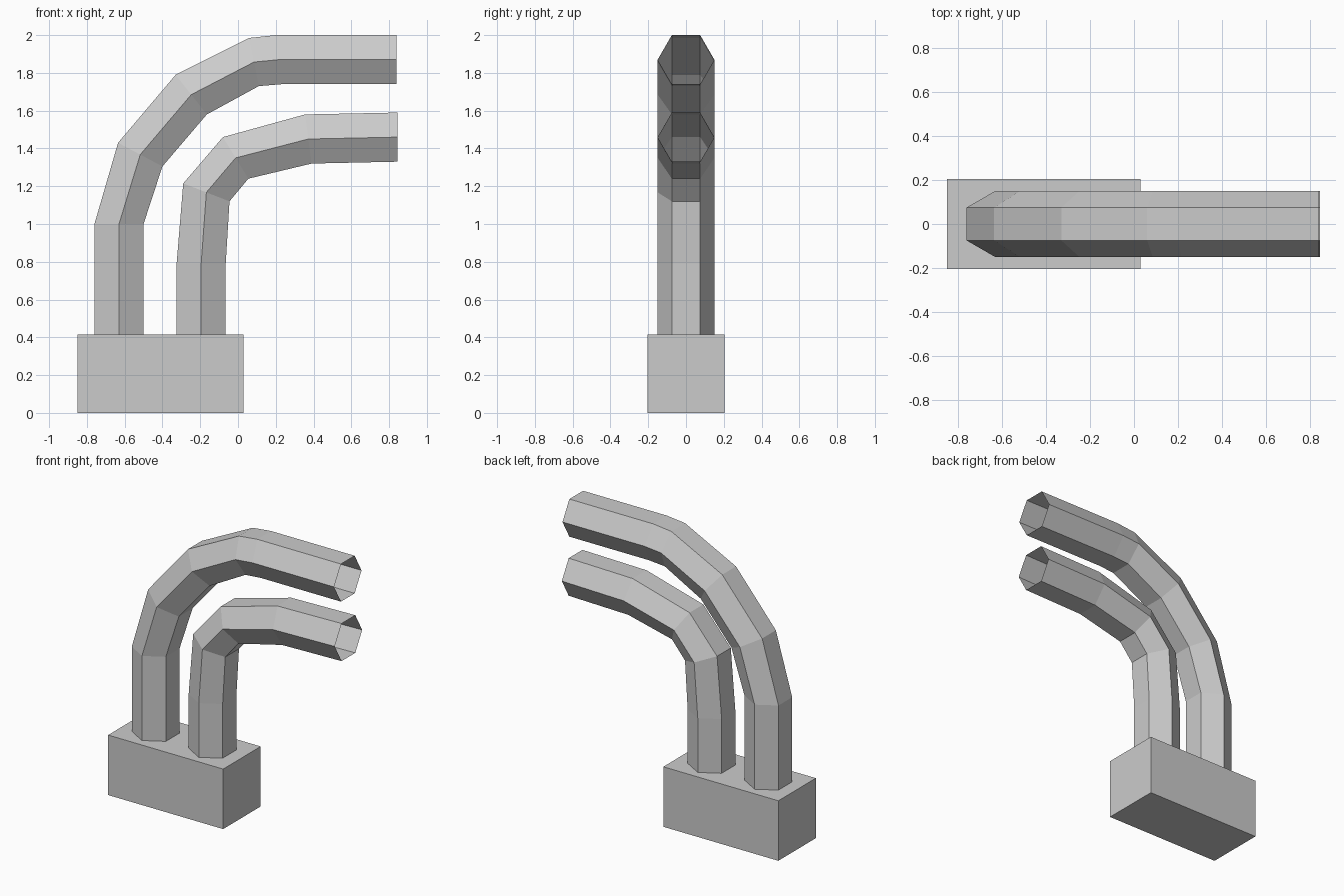
import bpy
import bmesh

cube = bpy.data.objects.get("Cube")
if cube:
    bpy.data.objects.remove(cube, do_unlink=True)

grey = bpy.data.materials.new("plain grey")
grey.use_nodes = True
colour = (0.6, 0.6, 0.6, 1)
grey.diffuse_color = colour
grey.node_tree.nodes["Principled BSDF"].inputs["Base Color"].default_value = colour


def make_object(name, bm):
    mesh = bpy.data.meshes.new(name)
    bm.to_mesh(mesh)
    bm.free()
    mesh.materials.append(grey)
    obj = bpy.data.objects.new(name, mesh)
    bpy.context.collection.objects.link(obj)
    return obj


def hex_pipe(name, outer, inner, half_width=0.15):
    """Open six-sided pipe lofted between the outer and inner side of its bend."""
    bm = bmesh.new()
    rings = []
    for (ox, oz), (ix, iz) in zip(outer, inner):
        mx, mz = (ox + ix) / 2, (oz + iz) / 2
        h = half_width / 2
        section = [(ox, -h, oz), (ox, h, oz), (mx, 2 * h, mz),
                   (ix, h, iz), (ix, -h, iz), (mx, -2 * h, mz)]
        rings.append([bm.verts.new(p) for p in section])
    for a, b in zip(rings, rings[1:]):
        for i in range(6):
            j = (i + 1) % 6
            bm.faces.new((a[i], b[i], b[j], a[j]))
    # A section wound outer-to-inner around +y needs its sides facing outwards
    bm.normal_update()
    first = bm.faces[:][0]
    if first.normal.x > 0:
        bmesh.ops.reverse_faces(bm, faces=bm.faces[:])
    return make_object(name, bm)


# Base block
bm = bmesh.new()
bmesh.ops.create_cube(bm, size=1)
bmesh.ops.scale(bm, vec=(0.88, 0.41, 0.415), verts=bm.verts)
bmesh.ops.translate(bm, vec=(-0.41, 0, 0.2075), verts=bm.verts)
make_object("base_block", bm)

# Tall outer pipe
hex_pipe(
    "outer_pipe",
    [(-0.76, 0.41), (-0.76, 1.0), (-0.635, 1.43), (-0.33, 1.79),
     (0.06, 1.985), (0.2, 2.0), (0.84, 2.0)],
    [(-0.5, 0.41), (-0.5, 1.0), (-0.4, 1.305), (-0.165, 1.58),
     (0.11, 1.73), (0.23, 1.74), (0.84, 1.74)])

# Short inner pipe
hex_pipe(
    "inner_pipe",
    [(-0.325, 0.41), (-0.325, 0.79), (-0.29, 1.215), (-0.08, 1.46),
     (0.355, 1.58), (0.845, 1.59)],
    [(-0.065, 0.41), (-0.065, 0.79), (-0.045, 1.12), (0.055, 1.24),
     (0.39, 1.32), (0.845, 1.33)])
